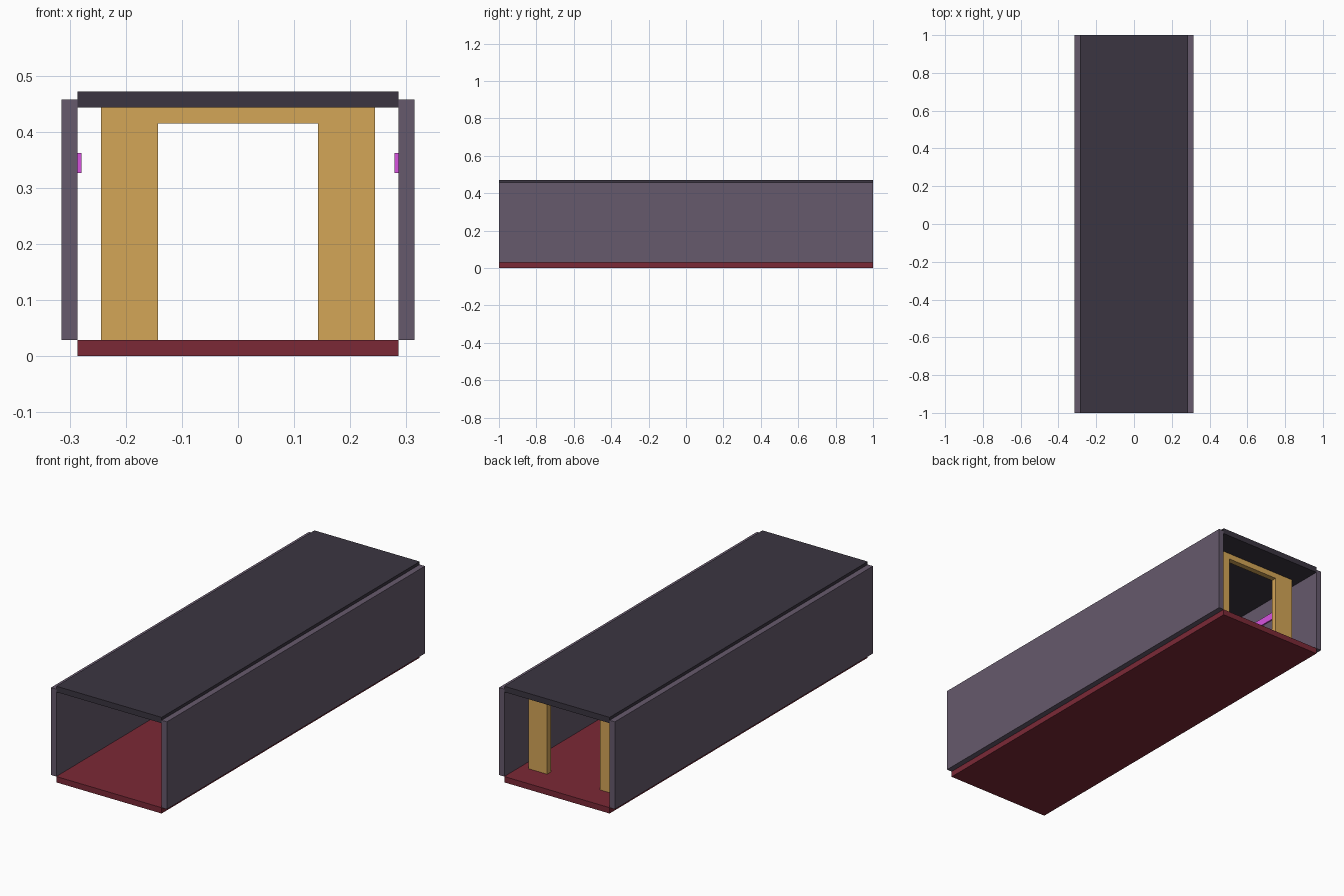
import bpy, bmesh

if "Cube" in bpy.data.objects:
    bpy.data.objects.remove(bpy.data.objects["Cube"])


def material(name, rgb):
    """Flat material from display colour values 0-255."""
    m = bpy.data.materials.new(name)
    m.diffuse_color = [(c / 255) ** 2.2 for c in rgb] + [1]
    m.use_nodes = True
    m.node_tree.nodes["Principled BSDF"].inputs["Base Color"].default_value = m.diffuse_color
    return m


def finish(name, bm, mat):
    bmesh.ops.recalc_face_normals(bm, faces=bm.faces)
    me = bpy.data.meshes.new(name)
    bm.to_mesh(me)
    bm.free()
    me.materials.append(mat)
    ob = bpy.data.objects.new(name, me)
    bpy.context.collection.objects.link(ob)
    return ob


def extrude_profile(name, points, y0, y1, mat):
    """Closed x-z profile extruded along y."""
    bm = bmesh.new()
    face = bm.faces.new([bm.verts.new((x, y0, z)) for x, z in points])
    new = bmesh.ops.extrude_face_region(bm, geom=[face])["geom"]
    verts = [v for v in new if isinstance(v, bmesh.types.BMVert)]
    bmesh.ops.translate(bm, verts=verts, vec=(0, y1 - y0, 0))
    return finish(name, bm, mat)


def slab(name, x0, x1, z0, z1, y0, y1, mat):
    return extrude_profile(name, [(x0, z0), (x1, z0), (x1, z1), (x0, z1)], y0, y1, mat)


wall_mat = material("wall_purple_grey", (102, 90, 108))
ceiling_mat = material("ceiling_dark", (61, 56, 67))
floor_mat = material("floor_red", (122, 45, 57))
frame_mat = material("frame_gold", (211, 164, 88))
light_mat = material("light_magenta", (214, 84, 222))

W, T = 0.2857, 0.0286  # half width of the corridor, panel thickness

# Floor and ceiling
slab("floor", -W, W, 0, T, -1, 1, floor_mat)
slab("ceiling", -W, W, 0.443, 0.4715, -1, 1, ceiling_mat)

# Side walls with light strips on their inner faces
for side, s in (("left", -1), ("right", 1)):
    slab(side + "_wall", s * W, s * (W + T), T, 0.457, -1, 1, wall_mat)
    slab(side + "_light_strip", s * 0.279, s * W, 0.326, 0.362, -0.75, 0.75, light_mat)

# Door frame near the back end
half = [(0.143, T), (0.244, T), (0.244, 0.443)]
inner = (0.143, 0.4145)
profile = (half + [(-x, z) for x, z in reversed(half)]
           + [(-inner[0], inner[1]), inner])
extrude_profile("door_frame", profile, 0.843, 0.871, frame_mat)
